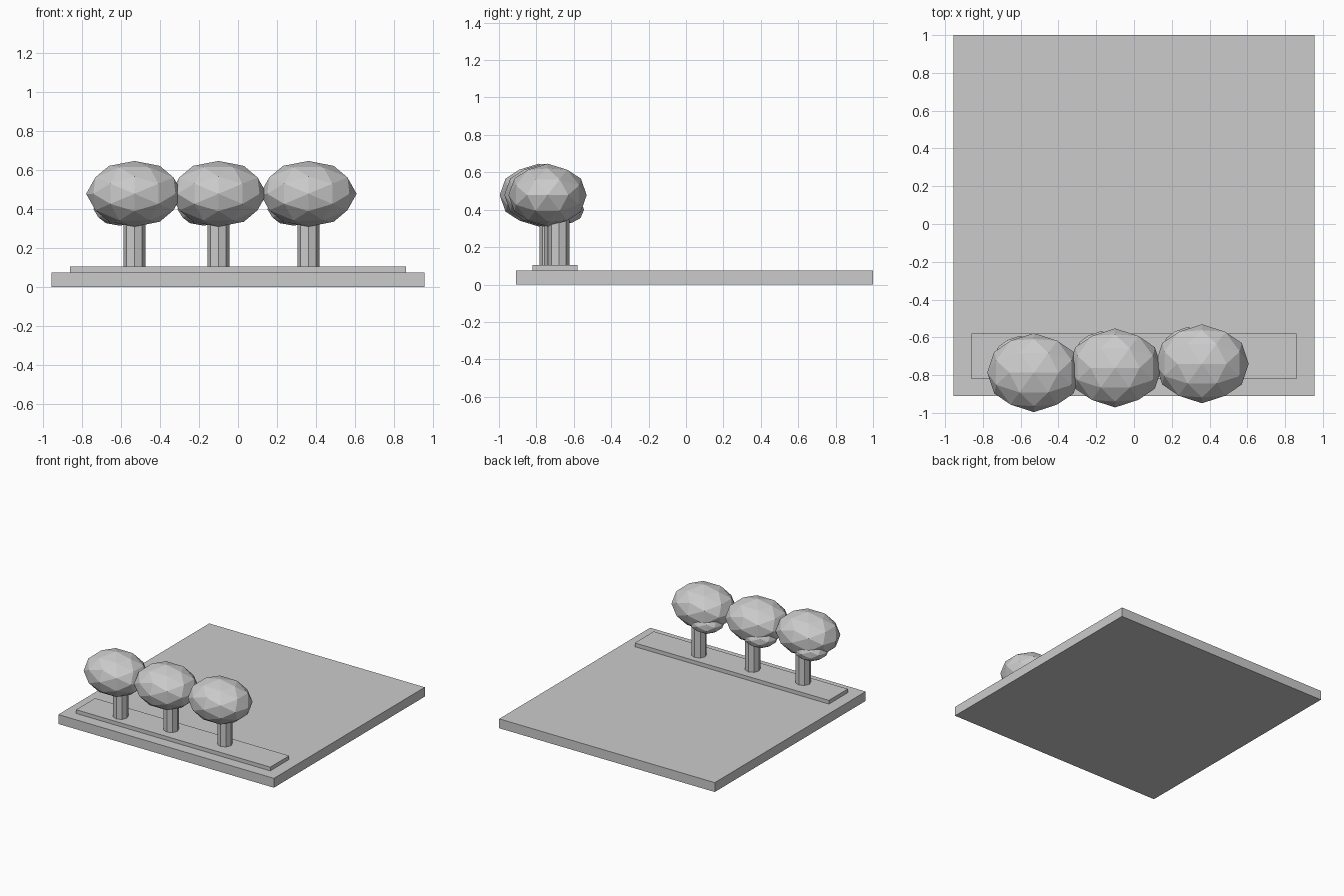
import bpy, bmesh
from itertools import product
from mathutils import Vector

if "Cube" in bpy.data.objects:
    bpy.data.objects.remove(bpy.data.objects["Cube"])


def finish(name, bm):
    bmesh.ops.recalc_face_normals(bm, faces=bm.faces)
    mesh = bpy.data.meshes.new(name)
    bm.to_mesh(mesh)
    bm.free()
    ob = bpy.data.objects.new(name, mesh)
    bpy.context.collection.objects.link(ob)
    return ob


def box(name, lo, hi):
    lo, hi = Vector(lo), Vector(hi)
    bm = bmesh.new()
    bmesh.ops.create_cube(bm, size=1)
    for v in bm.verts:
        v.co = (lo + hi) / 2 + v.co * (hi - lo)
    return finish(name, bm)


def trunk(name, x, y, r, top):
    bm = bmesh.new()
    bmesh.ops.create_cone(bm, cap_ends=True, segments=8, radius1=r, radius2=r, depth=top)
    bmesh.ops.translate(bm, verts=bm.verts, vec=(x, y, top / 2))
    return finish(name, bm)


# Axis-aligned 80-face icosphere: hull of corner and edge-midpoint directions
def foliage(name, centre, radii):
    pts = set()
    for seed in ((.526, 0, .851), (.309, .5, .809), (1, 0, 0)):
        for k in range(3):
            c = seed[k:] + seed[:k]
            for s in product((1, -1), repeat=3):
                pts.add(tuple(a * b + 0.0 for a, b in zip(c, s)))
    bm = bmesh.new()
    for p in sorted(pts):
        bm.verts.new(Vector(p).normalized())
    bmesh.ops.convex_hull(bm, input=bm.verts)
    for v in bm.verts:
        v.co = Vector(centre) + v.co * Vector(radii)
    return finish(name, bm)


# Ground slab and planting bed
box("ground_slab", (-.955, -.91, 0), (.955, 1, .075))
box("planting_bed", (-.86, -.82, .07), (.86, -.58, .105))

# Row of three trees, each with a main crown and a small lower clump behind
for i, (x, y) in enumerate(((-.53, -.727), (-.10, -.702), (.36, -.68)), 1):
    trunk(f"trunk_{i}", x, y, .056, .40)
    foliage(f"crown_{i}", (x, y - .06, .478), (.247, .209, .168))
    foliage(f"lower_clump_{i}", (x - .075, y + .01, .40), (.135, .125, .085))
